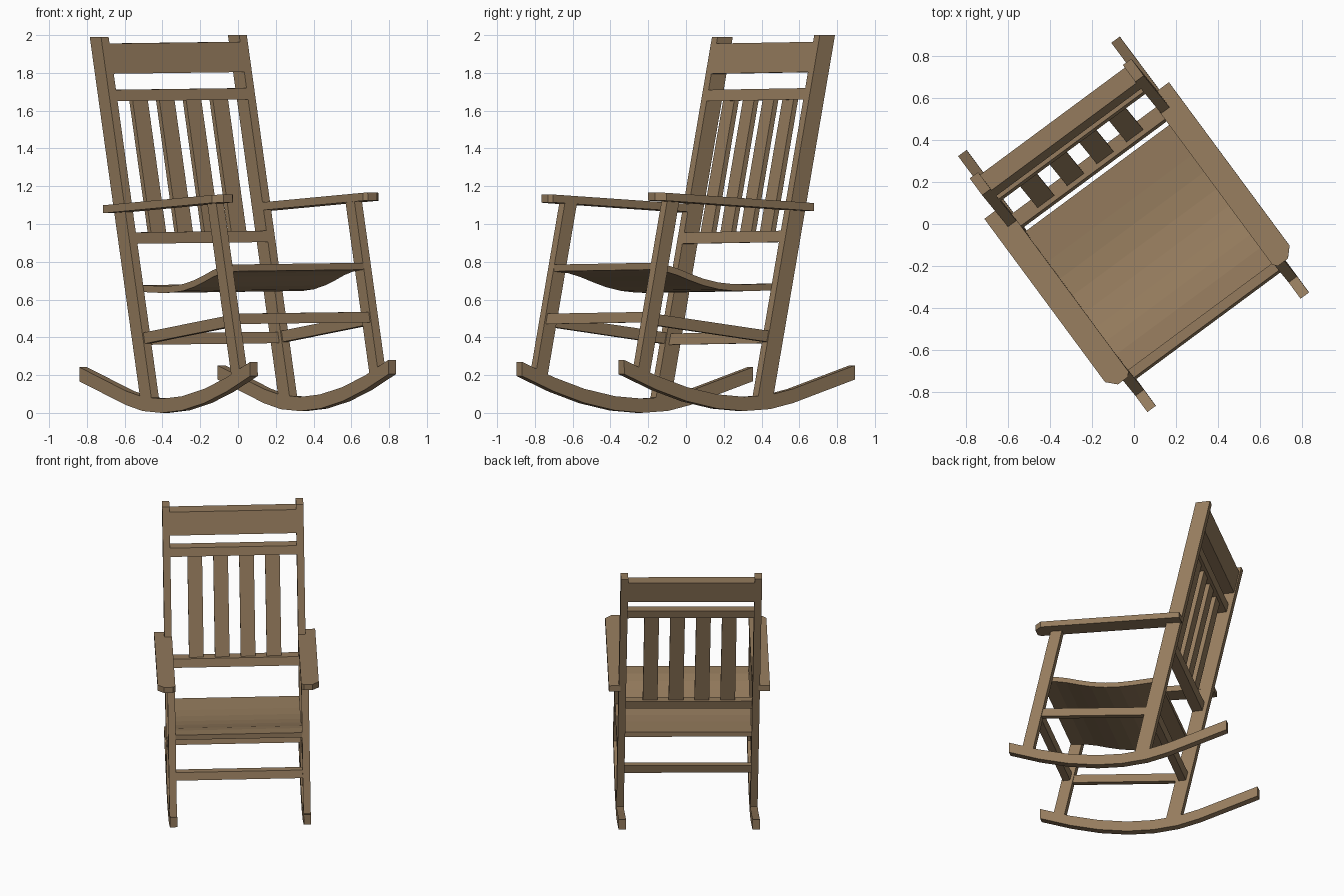
import bpy, bmesh, math
from mathutils import Matrix, Vector

if "Cube" in bpy.data.objects:
    bpy.data.objects.remove(bpy.data.objects["Cube"])

# whole chair is turned about z, with a slight sideways roll
M = Matrix.Rotation(math.radians(36.5), 4, 'Z') @ Matrix.Rotation(-0.0106, 4, 'Y')
LEAN = 0.22

wood = bpy.data.materials.new("wood")
wood.diffuse_color = (0.30, 0.20, 0.11, 1)
wood.use_nodes = True
wood.node_tree.nodes["Principled BSDF"].inputs["Base Color"].default_value = wood.diffuse_color


def solid(name, a, b):
    """Join two matching outlines into a closed solid."""
    bm = bmesh.new()
    va = [bm.verts.new(Vector(p)) for p in a]
    vb = [bm.verts.new(Vector(p)) for p in b]
    n = len(a)
    bm.faces.new(va)
    bm.faces.new(vb[::-1])
    for i in range(n):
        j = (i + 1) % n
        bm.faces.new((va[i], vb[i], vb[j], va[j]))
    bmesh.ops.recalc_face_normals(bm, faces=bm.faces)
    bmesh.ops.transform(bm, matrix=M, verts=bm.verts)
    me = bpy.data.meshes.new(name)
    bm.to_mesh(me)
    bm.free()
    me.materials.append(wood)
    ob = bpy.data.objects.new(name, me)
    bpy.context.collection.objects.link(ob)
    return ob


def prism(name, u0, u1, prof):
    """Extrude a (depth, height) profile sideways from u0 to u1."""
    return solid(name, [(u0, v, z) for v, z in prof], [(u1, v, z) for v, z in prof])


def leaning(name, u0, u1, v0, v1, z0, z1):
    """Bar with the backward lean; v0, v1 are its depths at floor level."""
    return prism(name, u0, u1, [(v0 + LEAN * z0, z0), (v1 + LEAN * z0, z0),
                                (v1 + LEAN * z1, z1), (v0 + LEAN * z1, z1)])


def band(path, t):
    """Profile of a path given by its upper line, t thick."""
    return path + [(v, z - t) for v, z in reversed(path)]


rocker = [(-.76, .275), (-.55, .193), (-.35, .132), (-.15, .093), (.03, .08),
          (.2, .09), (.35, .122), (.76, .247)]

for s, side in ((-1, "left"), (1, "right")):
    # rockers and posts
    prism(side + "_rocker", s * .43, s * .48, band(rocker, .075))
    leaning(side + "_back_post", s * .43, s * .48, .103, .203, .04, 1.995)
    leaning(side + "_front_post", s * .43, s * .48, -.716, -.636, .2, 1.12)
    # side stretcher
    prism(side + "_side_stretcher", s * .437, s * .473,
          band([(-.57, .522), (.24, .425)], .06))
    # armrest with clipped front corners, notched round the back post
    outline = [(.428, .36), (.428, -.55), (.445, -.57), (.505, -.57),
               (.548, -.525), (.548, .445), (.47, .445), (.47, .36)]
    top = [(s * u, v, 1.13 - .056 * v) for u, v in outline]
    solid(side + "_armrest", top, [(u, v, z - .042) for u, v, z in top])

# curved seat
seat = [(-.545, .79), (-.45, .78), (-.37, .76), (-.29, .733), (-.2, .706),
        (-.1, .686), (0, .677), (.1, .676), (.28, .681)]
prism("seat", -.432, .432, band(seat, .036))

# front and back stretchers
leaning("front_stretcher", -.435, .435, -.706, -.656, .475, .53)
leaning("back_stretcher", -.435, .435, .128, .178, .365, .425)

# backrest rails and slats
leaning("crest_rail", -.435, .435, .103, .195, 1.80, 1.96)
leaning("upper_back_rail", -.435, .435, .103, .175, 1.655, 1.715)
leaning("lower_back_rail", -.435, .435, .103, .175, .90, .96)
for i in range(4):
    c = (i - 1.5) * .176
    leaning("back_slat_%d" % (i + 1), c - .05, c + .05, .125, .155, .95, 1.665)
